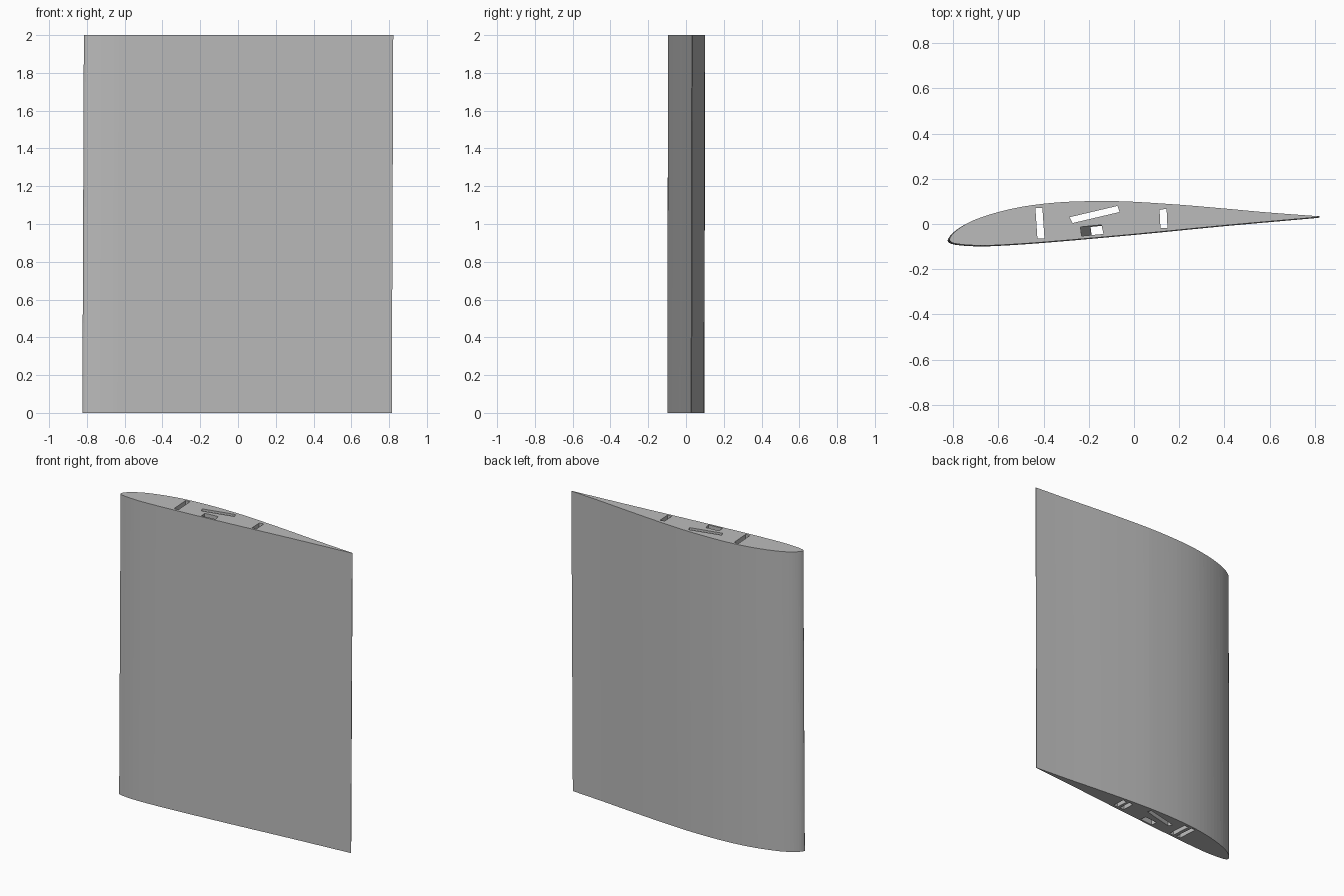
import bpy
import bmesh
from mathutils import Vector

cube = bpy.data.objects.get("Cube")
if cube:
    bpy.data.objects.remove(cube, do_unlink=True)

SPAN = 2.0

grey = bpy.data.materials.new("plain grey")
grey.use_nodes = True
grey.diffuse_color = (0.5, 0.5, 0.5, 1)
grey.node_tree.nodes["Principled BSDF"].inputs["Base Color"].default_value = (0.5, 0.5, 0.5, 1)


def smooth_line(points, steps=3):
    """Catmull-Rom curve through the points."""
    p = [Vector(q) for q in points]
    p = [2 * p[0] - p[1]] + p + [2 * p[-1] - p[-2]]
    line = []
    for a, b, c, d in zip(p, p[1:], p[2:], p[3:]):
        for i in range(steps):
            t = i / steps
            line.append(0.5 * (2 * b + (c - a) * t + (2 * a - 5 * b + 4 * c - d) * t**2
                               + (3 * b - a - 3 * c + d) * t**3))
    return line + [p[-2]]


def prism(name, outline, z0, z1, low=(0, 0), high=(0, 0)):
    """Upright prism whose two ends may be slid sideways."""
    bm = bmesh.new()
    rings = []
    for z, (dx, dy) in ((z0, low), (z1, high)):
        rings.append([bm.verts.new((x + dx, y + dy, z)) for x, y in outline])
    bottom, top = rings
    n = len(bottom)
    bm.faces.new(bottom[::-1])
    bm.faces.new(top)
    for i in range(n):
        j = (i + 1) % n
        bm.faces.new((bottom[i], bottom[j], top[j], top[i]))
    bmesh.ops.recalc_face_normals(bm, faces=bm.faces)
    mesh = bpy.data.meshes.new(name)
    bm.to_mesh(mesh)
    bm.free()
    mesh.materials.append(grey)
    obj = bpy.data.objects.new(name, mesh)
    bpy.context.collection.objects.link(obj)
    return obj


# Wing section: trailing edge, over the top, round the nose, back underneath
section = smooth_line([
    (0.818, 0.032), (0.6, 0.048), (0.4, 0.066), (0.2, 0.083), (0, 0.096), (-0.1, 0.099),
    (-0.2, 0.099), (-0.3, 0.096), (-0.4, 0.088), (-0.5, 0.074), (-0.6, 0.052), (-0.7, 0.02),
    (-0.76, -0.01), (-0.8, -0.04), (-0.818, -0.064), (-0.818, -0.076), (-0.8, -0.087),
    (-0.75, -0.094), (-0.68, -0.097), (-0.6, -0.095), (-0.4, -0.082), (0, -0.047),
    (0.4, -0.008), (0.818, 0.029)])
wing = prism("wing_panel", section, 0, SPAN, (-0.004, -0.002), (0.004, 0.002))

# Slots for the spars, diagonal brace and control duct
front_spar = [(-0.436, 0.07), (-0.405, 0.071), (-0.396, -0.063), (-0.427, -0.064)]
rear_spar = [(0.113, 0.062), (0.144, 0.068), (0.148, -0.018), (0.117, -0.018)]
brace = [(-0.285, 0.03), (-0.073, 0.08), (-0.064, 0.053), (-0.272, 0.004)]
duct = [(-0.237, -0.013), (-0.144, -0.004), (-0.135, -0.044), (-0.232, -0.053)]


def moved(outline, dx):
    return [(x + dx, y) for x, y in outline]


E = 0.01
cutters = [
    prism("front_spar_slot", front_spar, -E, SPAN + E),
    prism("rear_spar_slot", rear_spar, -E, SPAN + E),
    prism("brace_slot", brace, -E, SPAN + E),
    prism("duct_slot", duct, -E, SPAN + E, low=(0.045, 0)),
    # Blind pockets beside the spars on the lower end
    prism("front_pocket", moved(front_spar, 0.055), -E, 0.3),
    prism("rear_pocket", moved(rear_spar, -0.05), -E, 0.3),
]

bpy.context.view_layer.objects.active = wing
for cutter in cutters:
    mod = wing.modifiers.new(cutter.name, "BOOLEAN")
    mod.operation = "DIFFERENCE"
    mod.solver = "EXACT"
    mod.object = cutter
    bpy.ops.object.modifier_apply(modifier=mod.name)
    bpy.data.objects.remove(cutter, do_unlink=True)
